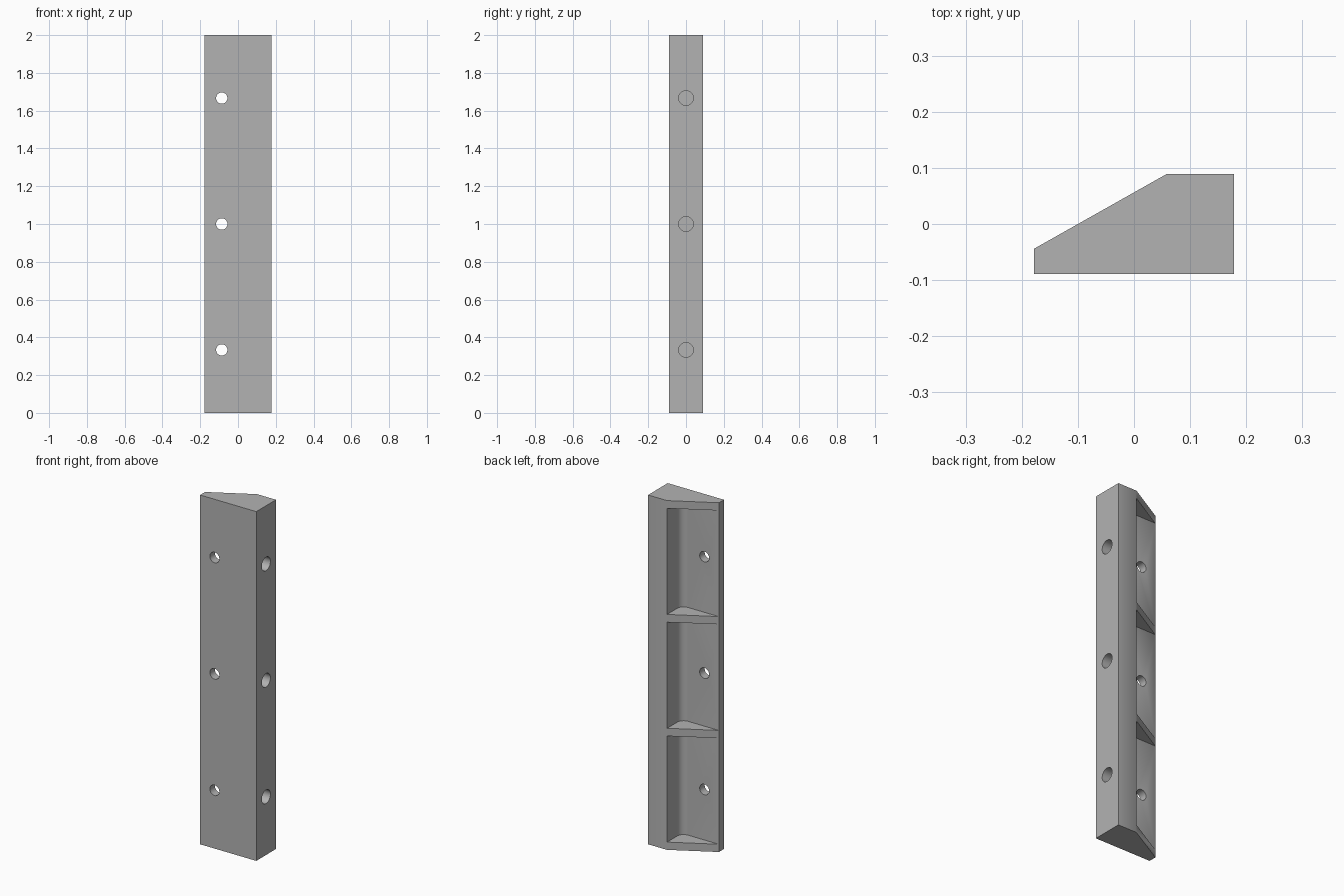
import bpy
import bmesh
import math
from mathutils import Matrix

cube = bpy.data.objects.get("Cube")
if cube:
    bpy.data.objects.remove(cube, do_unlink=True)

HEIGHT = 2.0
HALF_W, HALF_D = 0.178, 0.089
RIB = 0.0445
EDGE_X, FLOOR_Y = 0.058, -0.044      # top of the slope, floor of the pockets
FILLET = 0.04
LEVELS = [HEIGHT * (i + 0.5) / 3 for i in range(3)]


def to_object(name, bm):
    bmesh.ops.recalc_face_normals(bm, faces=bm.faces)
    mesh = bpy.data.meshes.new(name)
    bm.to_mesh(mesh)
    bm.free()
    obj = bpy.data.objects.new(name, mesh)
    bpy.context.collection.objects.link(obj)
    return obj


def prism(bm, profile, z0, z1):
    face = bm.faces.new([bm.verts.new((x, y, z0)) for x, y in profile])
    ext = bmesh.ops.extrude_face_region(bm, geom=[face])
    verts = [v for v in ext["geom"] if isinstance(v, bmesh.types.BMVert)]
    bmesh.ops.translate(bm, verts=verts, vec=(0, 0, z1 - z0))


def drill(bm, radius, length, centre, axis):
    turn = Matrix.Rotation(math.pi / 2, 4, axis)
    bmesh.ops.create_cone(bm, cap_ends=True, segments=40, radius1=radius,
                          radius2=radius, depth=length,
                          matrix=Matrix.Translation(centre) @ turn)


def cut(target, bm):
    cutter = to_object("cutter", bm)
    cutter.hide_render = True
    mod = target.modifiers.new("cut", 'BOOLEAN')
    mod.operation = 'DIFFERENCE'
    mod.solver = 'EXACT'
    mod.object = cutter
    bpy.context.view_layer.objects.active = target
    bpy.ops.object.modifier_apply(modifier=mod.name)
    bpy.data.objects.remove(cutter, do_unlink=True)


# Wedge-backed bar
bm = bmesh.new()
prism(bm, [(-HALF_W, -HALF_D), (HALF_W, -HALF_D), (HALF_W, HALF_D),
           (EDGE_X, HALF_D), (-HALF_W, FLOOR_Y)], 0, HEIGHT)
bar = to_object("ribbed_bar", bm)

# Three pockets between the ribs, rounded where floor meets wall
wall_x, floor_y = EDGE_X - 0.0005, FLOOR_Y + 0.0005
profile = [(-0.3, 0.2), (-0.3, floor_y)]
for i in range(13):
    a = math.pi / 2 * i / 12
    profile.append((wall_x - FILLET + FILLET * math.sin(a),
                    floor_y + FILLET - FILLET * math.cos(a)))
profile.append((wall_x, 0.2))
pocket = (HEIGHT - 4 * RIB) / 3
bm = bmesh.new()
for i in range(3):
    z = RIB + i * (pocket + RIB)
    prism(bm, profile, z, z + pocket)
cut(bar, bm)

# Through holes in the front plate and blind holes in the thick side
bm = bmesh.new()
for z in LEVELS:
    drill(bm, 0.03, 0.2, (-0.086, -0.09, z), 'X')
    drill(bm, 0.039, 0.18, (HALF_W, 0, z), 'Y')
cut(bar, bm)

# Plain grey
grey = bpy.data.materials.new("grey")
grey.use_nodes = True
colour = (0.45, 0.45, 0.45, 1)
grey.diffuse_color = colour
grey.node_tree.nodes["Principled BSDF"].inputs["Base Color"].default_value = colour
bar.data.materials.clear()
bar.data.materials.append(grey)

bpy.ops.object.select_all(action='DESELECT')
bar.select_set(True)
bpy.context.view_layer.objects.active = bar
bpy.ops.object.shade_smooth_by_angle(angle=math.radians(30))
